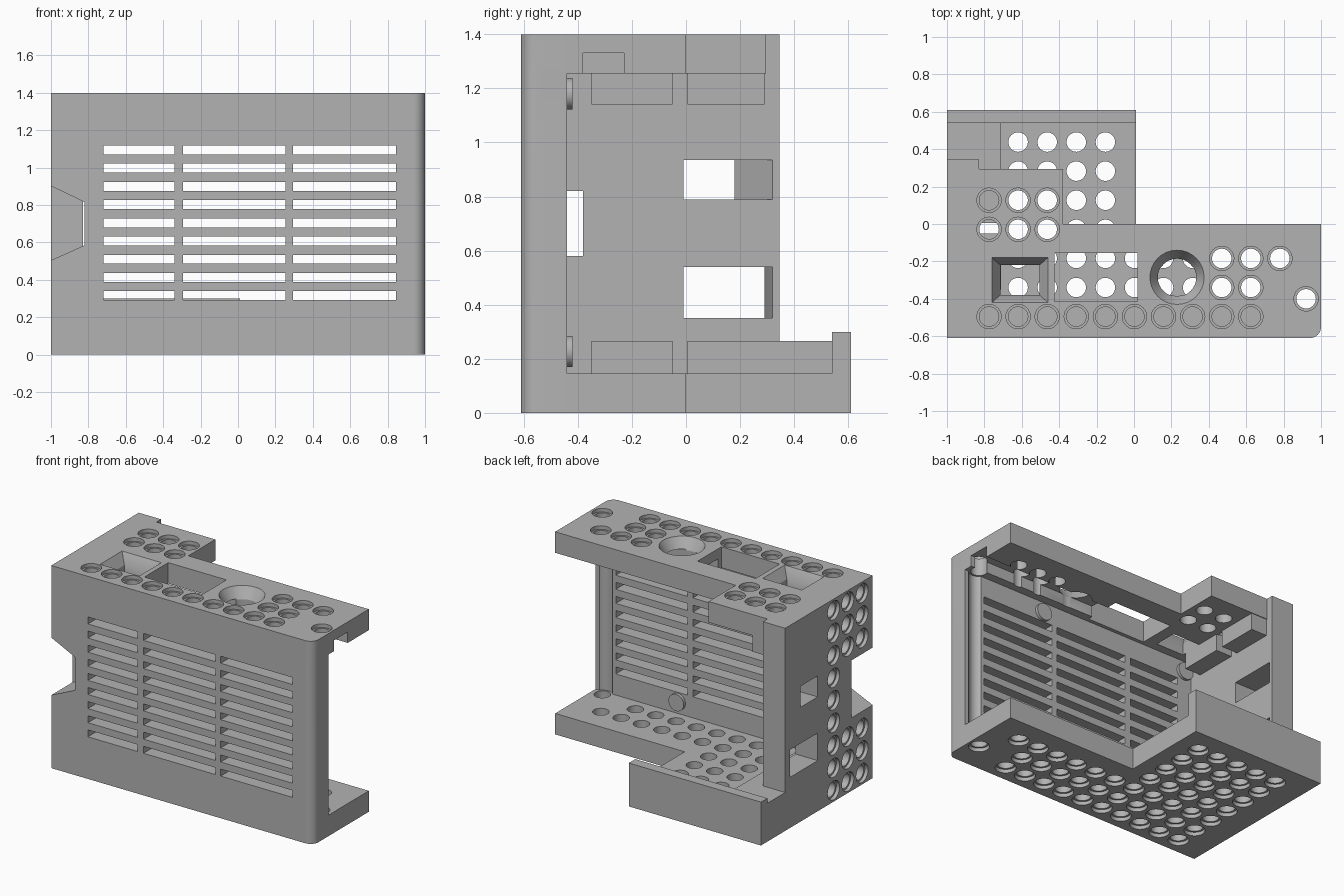
import bpy, bmesh
from math import cos, sin, pi
from mathutils import Matrix, Vector

if "Cube" in bpy.data.objects:
    bpy.data.objects.remove(bpy.data.objects["Cube"])

grey = bpy.data.materials.new("plain_grey")
grey.use_nodes = True
grey.diffuse_color = (0.45, 0.45, 0.45, 1)
grey.node_tree.nodes["Principled BSDF"].inputs["Base Color"].default_value = (0.45, 0.45, 0.45, 1)


# Solid through a stack of matching rings, capped at both ends
def loft(bm, rings):
    vs = [[bm.verts.new(p) for p in ring] for ring in rings]
    n = len(vs[0])
    faces = [bm.faces.new(vs[0]), bm.faces.new(vs[-1])]
    for a, b in zip(vs, vs[1:]):
        for i in range(n):
            j = (i + 1) % n
            faces.append(bm.faces.new((a[i], a[j], b[j], b[i])))
    bmesh.ops.recalc_face_normals(bm, faces=faces)


def prism(bm, outline, z0, z1):
    loft(bm, [[(x, y, z) for x, y in outline] for z in (z0, z1)])


def rect(x0, x1, y0, y1):
    return [(x0, y0), (x1, y0), (x1, y1), (x0, y1)]


def box(bm, x0, x1, y0, y1, z0, z1):
    prism(bm, rect(x0, x1, y0, y1), z0, z1)


# Turned shape: profile of (radius, distance) along an axis
def lathe(bm, profile, origin, axis, n=32):
    turn = Vector((0, 0, 1)).rotation_difference(Vector(axis)).to_matrix().to_4x4()
    m = Matrix.Translation(origin) @ turn
    loft(bm, [[m @ Vector((r * cos(2 * pi * i / n), r * sin(2 * pi * i / n), h))
               for i in range(n)] for r, h in profile])


def make(name, bm):
    mesh = bpy.data.meshes.new(name)
    bm.to_mesh(mesh)
    bm.free()
    ob = bpy.data.objects.new(name, mesh)
    bpy.context.collection.objects.link(ob)
    mesh.materials.append(grey)
    return ob


# Builds a helper solid, applies it to the body, removes it
def combine(body, op, build):
    bm = bmesh.new()
    build(bm)
    helper = make("helper", bm)
    mod = body.modifiers.new("bool", "BOOLEAN")
    mod.operation, mod.solver, mod.object = op, "EXACT", helper
    bpy.context.view_layer.objects.active = body
    bpy.ops.object.modifier_apply(modifier=mod.name)
    bpy.data.objects.remove(helper)


H, T = 1.4, 0.145
FRONT, INNER, BACK = -0.61, -0.44, 0.61
PITCH = 0.1555
XS = [-0.775 + PITCH * i for i in range(10)]
YS = [-0.495 + PITCH * i for i in range(7)]
CORNER = [(0.94 + 0.06 * cos(a), -0.55 + 0.06 * sin(a))
          for a in [-pi / 2 + pi / 2 * i / 10 for i in range(11)]]
STEP = [(r, h) for r, h in ((0.065, -0.02), (0.065, 0.025), (0.052, 0.025), (0.052, T + 0.01))]

# Floor with L outline
bm = bmesh.new()
prism(bm, [(-1, FRONT)] + CORNER + [(1, 0), (0.01, 0), (0.01, BACK), (-1, BACK)], 0, T)
body = make("ventilated_housing", bm)

# Front wall, roof, end wall, rear curb
combine(body, "UNION", lambda b: prism(b, [(-1, FRONT)] + CORNER + [(1, INNER), (-1, INNER)], 0, H))
combine(body, "UNION", lambda b: prism(
    b, [(-1, FRONT)] + CORNER + [(1, 0), (-0.38, 0), (-0.38, 0.295), (-1, 0.295)], H - T, H))
combine(body, "UNION", lambda b: box(b, -1, -0.83, FRONT, 0.345, 0, H))
combine(body, "UNION", lambda b: box(b, -1, 0.01, 0.54, BACK, 0, 0.3))


# Ventilation slots in the front wall
def slots(b):
    for x0, x1 in ((-0.72, -0.34), (-0.295, 0.255), (0.295, 0.845)):
        for row in range(9):
            z = 0.315 + 0.0975 * row
            box(b, x0, x1, -0.7, -0.4, z - 0.024, z + 0.024)


# Groove under the roof
def groove(b):
    box(b, 0, 1.1, -0.38, -0.23, 1.2, 1.33)


# Roof openings: tapered pocket, plain window, conical port
def roof_openings(b):
    loft(b, [[(x, y, z) for x, y in rect(-0.61 - w, -0.61 + w, -0.3 - d, -0.3 + d)]
             for w, d, z in ((0.155, 0.125, 1.41), (0.15, 0.12, H), (0.105, 0.08, 1.33), (0.105, 0.08, 1.2))])
    box(b, -0.425, 0.02, -0.415, -0.155, 1.2, 1.5)
    lathe(b, [(0.145, -0.02), (0.145, 0), (0.1, 0.075), (0.1, 0.2)], (0.23, -0.285, H), (0, 0, -1))


# Stepped bolt holes in floor, roof and end wall
def bolt_holes(b):
    for j, y in enumerate(YS):
        for x in (XS if j < 3 else XS[:5]):
            lathe(b, STEP, (x, y, 0), (0, 0, 1))
    lathe(b, STEP, (XS[9] + PITCH, YS[2], 0), (0, 0, 1))
    spots = [(x, YS[0]) for x in XS]
    spots += [(x, y) for x in XS[8:] for y in YS[1:3]] + [(XS[9] + PITCH, YS[2])]
    spots += [(x, y) for x in XS[:3] for y in YS[3:5]]
    for x, y in spots:
        lathe(b, STEP, (x, y, H), (0, 0, -1))
    for j, y in enumerate(YS[:3]):
        for k in range(-4, 5):
            if j == 2 or abs(k) > 1:
                lathe(b, STEP[:3] + [(0.052, 0.14)], (-1, y, H / 2 + PITCH * k), (1, 0, 0))


# Full-height hole at the rounded end
def corner_hole(b):
    half = [(0.065, -0.02), (0.065, 0.025), (0.052, 0.025), (0.052, T), (0.065, T)]
    lathe(b, half + [(r, H - h) for r, h in reversed(half)], (0.92, -0.4, 0), (0, 0, 1))


# Flared side notch and two tapered cable windows in the end wall
def end_cuts(b):
    notch = [(-1.1, 0.95), (-0.82, 0.815), (-0.82, 0.585), (-1.1, 0.46)]
    loft(b, [[(x, y, z) for x, z in notch] for y in (-0.7, -0.38)])
    for z0, z1, y_out in ((0.35, 0.54, 0.29), (0.79, 0.935, 0.18)):
        loft(b, [[(x, y, z) for y, z in rect(-0.01, y1, z0, z1)]
                 for x, y1 in ((-1.05, y_out), (-0.98, y_out), (-0.83, 0.32), (-0.8, 0.32))])


for cut in (slots, groove, roof_openings, bolt_holes, corner_hole, end_cuts):
    combine(body, "DIFFERENCE", cut)


# Corner blocks along the end wall, above the floor and below the roof
def blocks(b):
    box(b, -0.84, -0.71, -0.35, -0.05, T - 0.005, 0.265)
    box(b, -0.99, -0.71, 0.005, 0.545, T - 0.005, 0.265)
    box(b, -0.84, -0.71, -0.35, -0.05, 1.14, H - T + 0.005)
    box(b, -0.84, -0.71, 0.005, 0.29, 1.14, H - T + 0.005)


# Small round pads inside the front wall
def pads(b):
    for x in (-0.775, 0.37):
        for z in (0.227, 1.18):
            lathe(b, [(0.058, -0.01), (0.058, 0.02)], (x, INNER, z), (0, 1, 0))


combine(body, "UNION", blocks)
combine(body, "UNION", pads)

# Square off the curb block's outer end
combine(body, "UNION", lambda b: box(b, -1, -0.95, 0.3, 0.56, 0.1, 0.265))

body.data.materials.clear()
body.data.materials.append(grey)
bpy.ops.object.select_all(action="DESELECT")
body.select_set(True)
bpy.context.view_layer.objects.active = body
bpy.ops.object.shade_smooth_by_angle()
